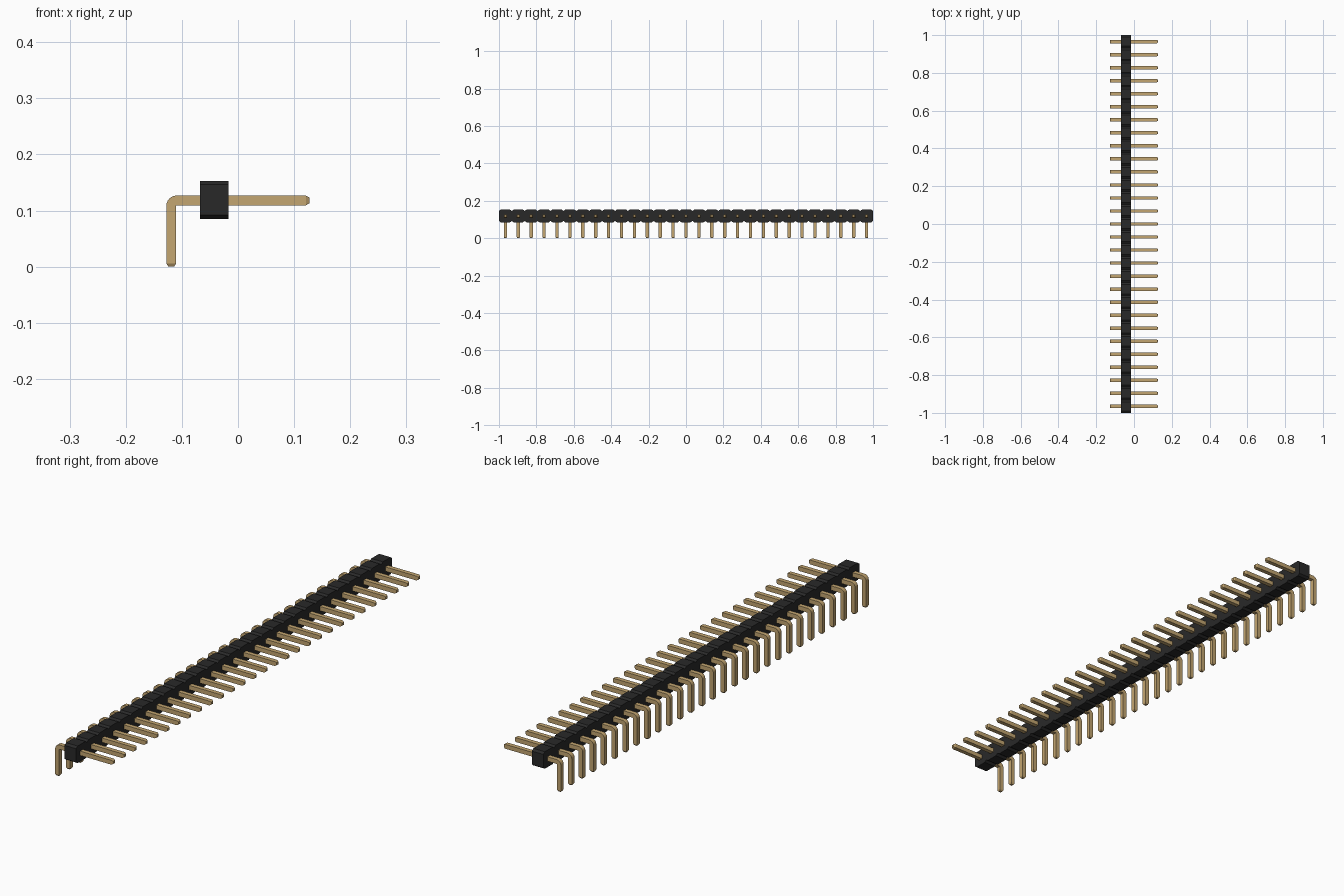
import bpy
import bmesh
from math import sin, cos, pi

if "Cube" in bpy.data.objects:
    bpy.data.objects.remove(bpy.data.objects["Cube"])

PINS = 29
PITCH = 2 / PINS
HALF = 0.0087          # half thickness of a pin
PIN_Z = 0.118          # height of the horizontal leg
LEG_X = -0.119         # position of the vertical leg
TIP_X = 0.127


def material(name, color):
    mat = bpy.data.materials.new(name)
    mat.use_nodes = True
    mat.diffuse_color = color
    mat.node_tree.nodes["Principled BSDF"].inputs["Base Color"].default_value = color
    return mat


def loft(name, rings, mat):
    """Join equal rings of points into a closed solid."""
    bm = bmesh.new()
    loops = [[bm.verts.new(p) for p in ring] for ring in rings]
    for a, b in zip(loops, loops[1:]):
        for i in range(len(a)):
            j = (i + 1) % len(a)
            bm.faces.new((a[i], a[j], b[j], b[i]))
    bm.faces.new(loops[0])
    bm.faces.new(loops[-1])
    bmesh.ops.recalc_face_normals(bm, faces=bm.faces)
    mesh = bpy.data.meshes.new(name)
    bm.to_mesh(mesh)
    bm.free()
    mesh.materials.append(mat)
    obj = bpy.data.objects.new(name, mesh)
    bpy.context.collection.objects.link(obj)
    return obj


def pin_ring(x, z, angle, half=HALF):
    """Square section centred on the path; angle gives its outward direction."""
    dx, dz = half * cos(angle), half * sin(angle)
    return [(x + s * dx, t * half, z + s * dz)
            for s, t in ((1, 1), (1, -1), (-1, -1), (-1, 1))]


def row(first):
    """Repeat one part along the strip, sharing its mesh."""
    name = first.name
    for i in range(PINS):
        obj = first if i == 0 else first.copy()
        obj.name = f"{name}_{i + 1}"
        obj.location.y = (i - (PINS - 1) / 2) * PITCH
        if i:
            bpy.context.collection.objects.link(obj)


black = material("black plastic", (0.022, 0.022, 0.022, 1))
gold = material("gold metal", (0.55, 0.38, 0.165, 1))

# Bent pin: tapered foot, rounded elbow, tapered tip
bend = HALF + 0.001
TAPER = 0.006
rings = [pin_ring(LEG_X, 0, pi, HALF * 0.6), pin_ring(LEG_X, TAPER, pi)]
for step in range(7):
    a = pi - step * pi / 12
    rings.append(pin_ring(LEG_X + bend + bend * cos(a), PIN_Z - bend + bend * sin(a), a))
rings += [pin_ring(TIP_X - TAPER, PIN_Z, pi / 2),
          pin_ring(TIP_X, PIN_Z, pi / 2, HALF * 0.6)]
row(loft("pin", rings, gold))

# Housing segment: block with its four long edges chamfered
hy, hz, cy, cz = PITCH / 2, 0.034, 0.010, 0.007
outline = [(-hy, cz - hz), (cy - hy, -hz), (hy - cy, -hz), (hy, cz - hz),
           (hy, hz - cz), (hy - cy, hz), (cy - hy, hz), (-hy, hz - cz)]
row(loft("housing", [[(x, y, z + 0.119) for y, z in outline]
                     for x in (-0.068, -0.017)], black))
